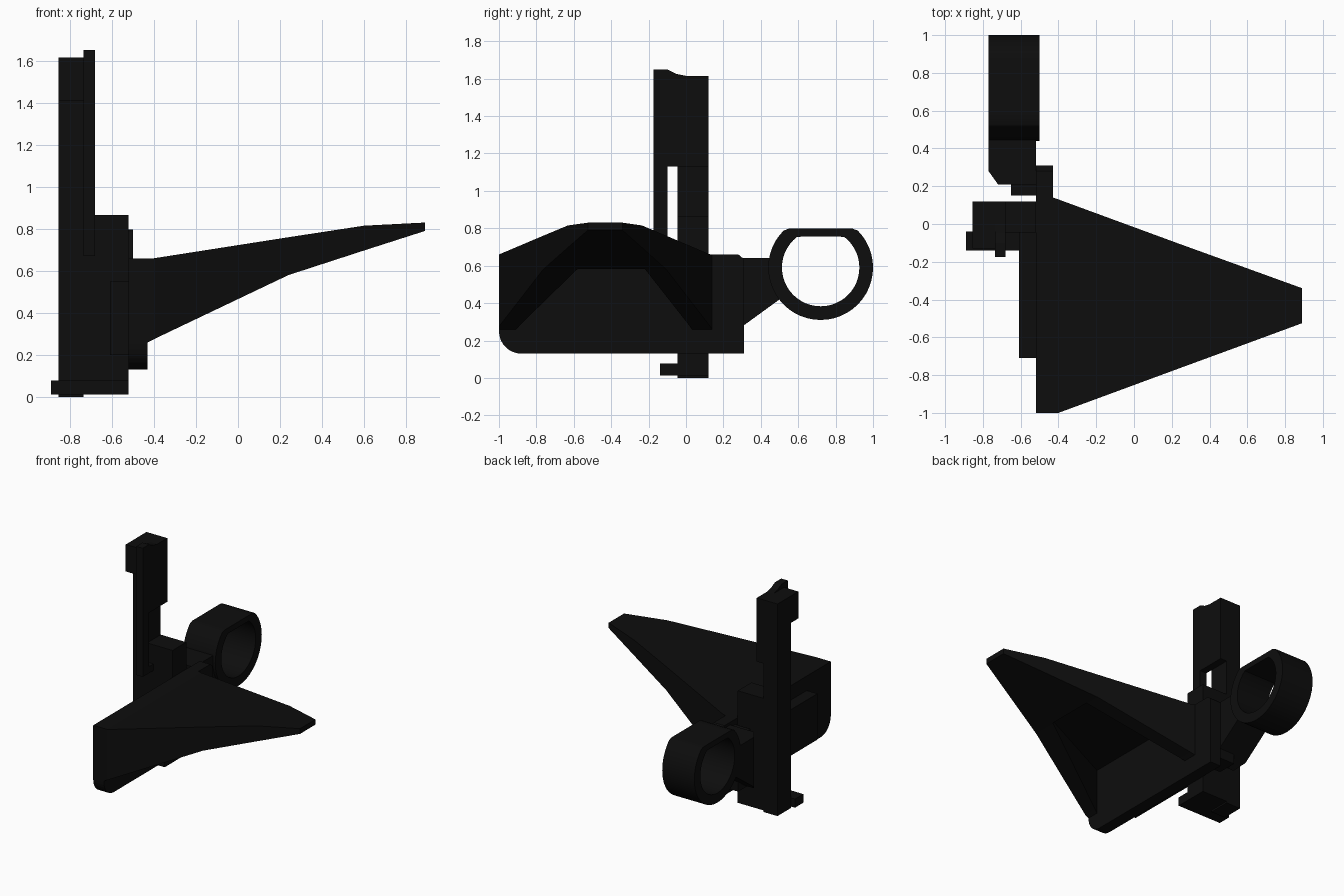
import bpy, bmesh, math

if "Cube" in bpy.data.objects:
    bpy.data.objects.remove(bpy.data.objects["Cube"])

black = bpy.data.materials.new("matte_black")
black.diffuse_color = (0.004, 0.004, 0.004, 1)
black.use_nodes = True
black.node_tree.nodes["Principled BSDF"].inputs["Base Color"].default_value = black.diffuse_color


def finish(name, bm):
    bmesh.ops.recalc_face_normals(bm, faces=bm.faces)
    me = bpy.data.meshes.new(name)
    bm.to_mesh(me)
    bm.free()
    ob = bpy.data.objects.new(name, me)
    bpy.context.collection.objects.link(ob)
    me.materials.append(black)
    return ob


def loft(name, sections, closed=False):
    """Bridge equal-length loops of points; cap the ends unless closed."""
    bm = bmesh.new()
    rings = [[bm.verts.new(p) for p in s] for s in sections]
    n = len(rings[0])
    pairs = list(zip(rings, rings[1:]))
    if closed:
        pairs.append((rings[-1], rings[0]))
    for a, b in pairs:
        for i in range(n):
            j = (i + 1) % n
            bm.faces.new((a[i], a[j], b[j], b[i]))
    if not closed:
        bm.faces.new(rings[0])
        bm.faces.new(rings[-1])
    return finish(name, bm)


def plate(name, x0, x1, yz):
    """Extrude a y-z outline along x."""
    return loft(name, [[(x, y, z) for y, z in yz] for x in (x0, x1)])


def box(name, x0, x1, y0, y1, z0, z1):
    return plate(name, x0, x1, [(y0, z0), (y1, z0), (y1, z1), (y0, z1)])


# Upright post, head block, foot and side housing
box("post", -0.855, -0.735, -0.045, 0.12, 0, 1.615)
box("post_head", -0.855, -0.735, -0.13, 0.12, 1.41, 1.615)
box("housing", -0.735, -0.52, -0.045, 0.12, 0.012, 0.865)
box("foot", -0.89, -0.52, -0.14, -0.04, 0.012, 0.078)

# Thin slotted plate with a curved top edge
plate("slotted_plate", -0.735, -0.68, [
    (-0.175, 0.67), (-0.04, 0.67), (-0.04, 0.72), (-0.10, 0.72),
    (-0.10, 1.13), (0.12, 1.13), (0.12, 1.615), (0.0, 1.615),
    (-0.05, 1.625), (-0.10, 1.65), (-0.175, 1.65)])

# Wing root plate with rounded lower corner, and inner pad
corner = [(-0.88 - 0.12 * math.sin(a), 0.25 - 0.12 * math.cos(a))
          for a in [i * math.pi / 16 for i in range(9)]]
plate("wing_root", -0.52, -0.43, corner + [
    (-1, 0.66), (0.28, 0.66), (0.31, 0.635), (0.31, 0.13)])
box("inner_pad", -0.61, -0.515, -0.71, -0.04, 0.2, 0.55)

# Tapered wing: (x, y min, y max, z min, z max)
stations = [(-0.43, -1.0, 0.14, 0.26, 0.66), (-0.40, -1.0, 0.13, 0.275, 0.66),
            (0.24, -0.764, -0.105, 0.58, 0.76), (0.6, -0.632, -0.235, 0.697, 0.815),
            (0.89, -0.525, -0.34, 0.79, 0.83)]
wing = loft("wing", [[(x, a, c), (x, b, c), (x, b, d), (x, a, d)]
                     for x, a, b, c, d in stations])

# Hollow underside
cutter = loft("wing_recess", [[(x, a, 0.1), (x, b, 0.1), (x, b, 0.6), (x, a, 0.6)]
                              for x, a, b in [(-0.45, -0.92, 0.04), (0.245, -0.58, -0.22)]])
cutter.hide_render = True
mod = wing.modifiers.new("recess", 'BOOLEAN')
mod.object = cutter
mod.operation = 'DIFFERENCE'
mod.solver = 'EXACT'
bpy.context.view_layer.objects.active = wing
bpy.ops.object.modifier_apply(modifier=mod.name)
bpy.data.objects.remove(cutter)

# Arm that carries the ring: (x, y, lower z)
arm = [(-0.72, 0.21, 0.21), (-0.77, 0.28, 0.26), (-0.77, 0.5, 0.42),
       (-0.52, 0.5, 0.42), (-0.52, 0.21, 0.21)]
loft("ring_arm", [[(x, y, z) for x, y, z in arm], [(x, y, 0.64) for x, y, z in arm]])
box("arm_block", -0.65, -0.515, 0.15, 0.3, 0.2, 0.62)

# Ring with a flattened top
N = 48


def ring_point(x, r, top, i):
    a = 2 * math.pi * i / N
    return (x, 0.72 + r * math.cos(a), min(top, 0.59 + r * math.sin(a)))


ring = loft("ring", [[ring_point(-0.77, 0.28, 0.798, i), ring_point(-0.5, 0.28, 0.798, i),
                      ring_point(-0.5, 0.207, 0.755, i), ring_point(-0.77, 0.207, 0.755, i)]
                     for i in range(N)], closed=True)
bpy.ops.object.select_all(action='DESELECT')
ring.select_set(True)
bpy.context.view_layer.objects.active = ring
bpy.ops.object.shade_smooth_by_angle(angle=math.radians(25))
